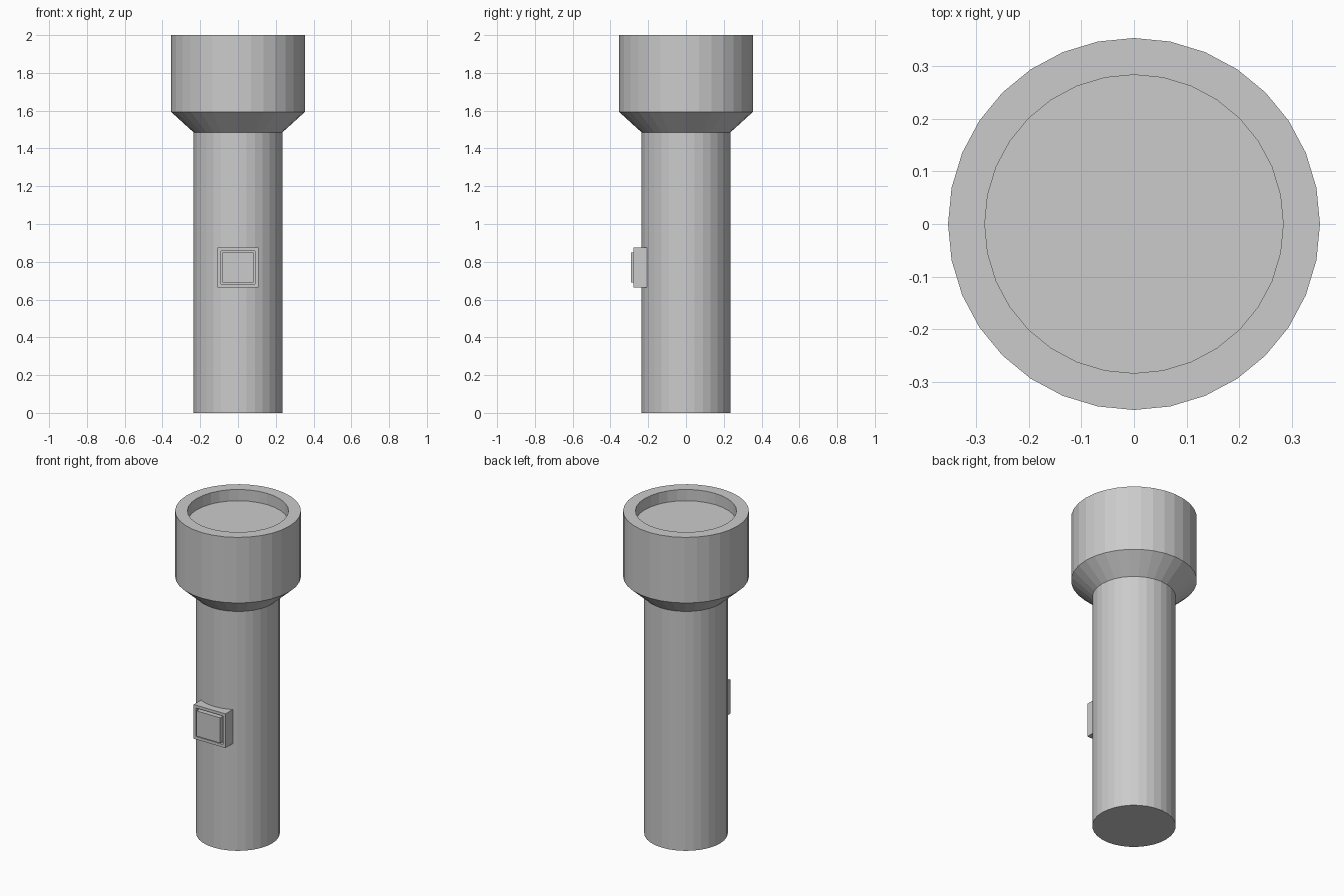
import bpy, bmesh, math

if "Cube" in bpy.data.objects:
    bpy.data.objects.remove(bpy.data.objects["Cube"])

SIDES = 32


def add_object(name, bm):
    bmesh.ops.recalc_face_normals(bm, faces=bm.faces)
    mesh = bpy.data.meshes.new(name)
    bm.to_mesh(mesh)
    bm.free()
    obj = bpy.data.objects.new(name, mesh)
    bpy.context.collection.objects.link(obj)
    return obj


def lathe(name, profile):
    """Faceted solid of revolution, capped at both ends of the profile."""
    bm = bmesh.new()
    rings = []
    for r, z in profile:
        rings.append([bm.verts.new((r * math.cos(2 * math.pi * i / SIDES),
                                    r * math.sin(2 * math.pi * i / SIDES), z))
                      for i in range(SIDES)])
    for a, b in zip(rings, rings[1:]):
        for i in range(SIDES):
            j = (i + 1) % SIDES
            bm.faces.new((a[i], a[j], b[j], b[i]))
    bm.faces.new(rings[0][::-1])
    bm.faces.new(rings[-1])
    return add_object(name, bm)


# Torch casing: handle, flared collar, head, rim and recessed lens
lathe("torch_casing", [(0.235, 0), (0.235, 1.485), (0.354, 1.593), (0.354, 2.0),
                       (0.284, 2.0), (0.284, 1.93)])

# Switch: square housing with a sunken surround and a raised button
bm = bmesh.new()
bmesh.ops.create_cube(bm, size=1)
for v in bm.verts:
    v.co.x *= 0.218
    v.co.y = -0.279 if v.co.y < 0 else -0.19
    v.co.z = 0.77 + v.co.z * 0.212
bm.normal_update()
front = min(bm.faces, key=lambda f: f.calc_center_median().y)


def step(face, width, y):
    """Inset the face, then extrude it straight to depth y."""
    bmesh.ops.inset_region(bm, faces=[face], thickness=width)
    new = bmesh.ops.extrude_discrete_faces(bm, faces=[face])["faces"][0]
    for v in new.verts:
        v.co.y = y
    bm.normal_update()
    return new


front = step(front, 0.025, -0.26)
step(front, 0.014, -0.291)
add_object("switch", bm)
